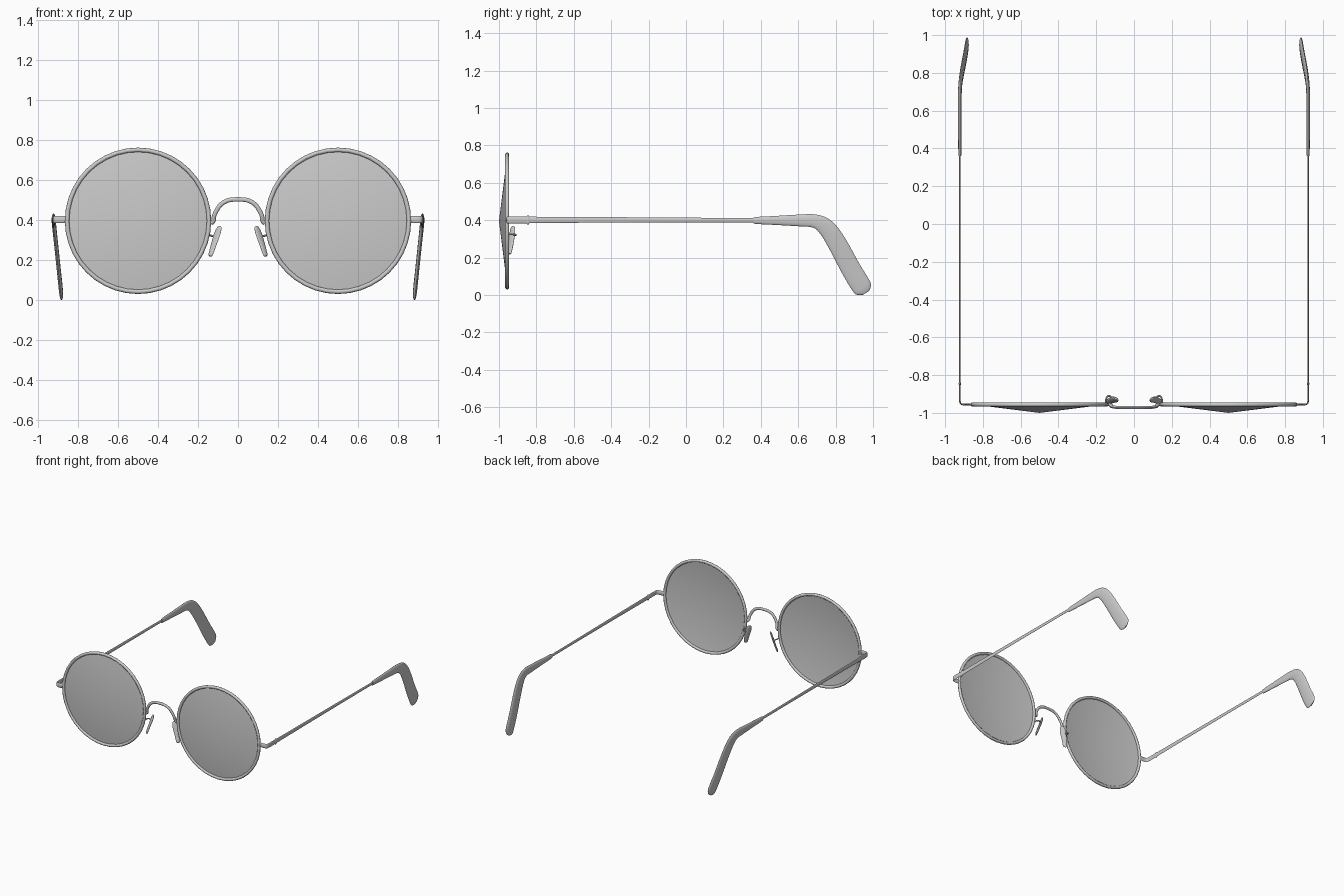
import bpy, bmesh, math
from mathutils import Vector

if "Cube" in bpy.data.objects:
    bpy.data.objects.remove(bpy.data.objects["Cube"])


def finish(ob, mirror=True):
    bpy.ops.object.select_all(action='DESELECT')
    bpy.context.view_layer.objects.active = ob
    ob.select_set(True)
    bpy.ops.object.shade_smooth_by_angle(angle=math.radians(40))
    if mirror:
        ob.modifiers.new("mirror", 'MIRROR')


def add_mesh(name, bm, mirror=True):
    bmesh.ops.recalc_face_normals(bm, faces=bm.faces)
    me = bpy.data.meshes.new(name)
    bm.to_mesh(me)
    bm.free()
    ob = bpy.data.objects.new(name, me)
    bpy.context.collection.objects.link(ob)
    finish(ob, mirror)


def spline(rows, steps):
    """Catmull-Rom through rows of (x, y, z, a, b)."""
    p = [rows[0]] + rows + [rows[-1]]
    out = []
    for i in range(1, len(p) - 2):
        for s in range(steps):
            t = s / steps
            out.append([0.5 * (2*q1 + (q2-q0)*t + (2*q0-5*q1+4*q2-q3)*t*t
                        + (3*q1-q0-3*q2+q3)*t**3)
                        for q0, q1, q2, q3 in zip(p[i-1], p[i], p[i+1], p[i+2])])
    return out + [list(rows[-1])]


def loft(name, rows, hint, steps=4, sides=12, mirror=True):
    """Elliptic sections along a path: a is the half size along hint, b across it."""
    rows = spline(rows, steps)
    pts = [Vector(r[:3]) for r in rows]
    bm = bmesh.new()
    rings = []
    for i, r in enumerate(rows):
        t = (pts[min(i+1, len(pts)-1)] - pts[max(i-1, 0)]).normalized()
        h = Vector(hint)
        h = (h - t * h.dot(t)).normalized()
        w = t.cross(h)
        rings.append([bm.verts.new(pts[i] + h*r[3]*math.cos(k*math.tau/sides)
                                   + w*r[4]*math.sin(k*math.tau/sides))
                      for k in range(sides)])
    for r0, r1 in zip(rings, rings[1:]):
        for k in range(sides):
            j = (k + 1) % sides
            bm.faces.new((r0[k], r0[j], r1[j], r1[k]))
    bm.faces.new(rings[0])
    bm.faces.new(rings[-1])
    add_mesh(name, bm, mirror)


CX, CZ, RY, SEG = 0.5, 0.396, -0.956, 40

# round rims
bm = bmesh.new()
rings = []
for i in range(SEG):
    a = i * math.tau / SEG
    rings.append([bm.verts.new((CX + (0.355 + 0.011*math.cos(b))*math.cos(a),
                                RY + 0.011*math.sin(b),
                                CZ + (0.355 + 0.011*math.cos(b))*math.sin(a)))
                  for b in [k*math.tau/10 for k in range(10)]])
for i in range(SEG):
    for k in range(10):
        r0, r1, j = rings[i], rings[(i+1) % SEG], (k+1) % 10
        bm.faces.new((r0[k], r0[j], r1[j], r1[k]))
add_mesh("rim", bm)

# shallow conical lenses
bm = bmesh.new()
tip = bm.verts.new((CX, -1.0, CZ))
edge = [bm.verts.new((CX + 0.35*math.cos(i*math.tau/SEG), RY,
                      CZ + 0.35*math.sin(i*math.tau/SEG))) for i in range(SEG)]
for i in range(SEG):
    bm.faces.new((tip, edge[i], edge[(i+1) % SEG]))
add_mesh("lens", bm)

# arched bridge
half = [(0.135, -0.955, 0.385), (0.123, -0.958, 0.395), (0.118, -0.966, 0.425),
        (0.09, -0.971, 0.473), (0.05, -0.972, 0.498)]
path = [(-x, y, z) for x, y, z in half] + [(0, -0.972, 0.503)] + half[::-1]
loft("bridge", [(*p, 0.008, 0.011) for p in path], (0, 1, 0), mirror=False)

# nose pads and their wire arms
loft("nose_pad", [(0.139, -0.944, 0.220, 0.006, 0.003), (0.137, -0.943, 0.226, 0.014, 0.006),
                  (0.122, -0.935, 0.275, 0.018, 0.007), (0.104, -0.929, 0.33, 0.021, 0.007),
                  (0.093, -0.926, 0.362, 0.014, 0.006), (0.091, -0.925, 0.369, 0.005, 0.003)],
     (0.75, 0.66, 0))
loft("pad_arm", [(0.148, -0.95, 0.325, 0.005, 0.005), (0.147, -0.925, 0.325, 0.005, 0.005),
                 (0.137, -0.91, 0.322, 0.005, 0.005), (0.122, -0.915, 0.319, 0.005, 0.005),
                 (0.112, -0.928, 0.317, 0.005, 0.005)], (0, 0, 1), sides=8)

# end pieces, hinges and temples
loft("end_piece", [(0.86, RY, 0.402, 0.018, 0.005), (0.9, RY, 0.402, 0.018, 0.005),
                   (0.917, -0.950, 0.402, 0.018, 0.004), (0.922, -0.93, 0.402, 0.018, 0.004),
                   (0.922, -0.845, 0.402, 0.018, 0.004)], (0, 0, 1))
loft("hinge", [(0.922, -0.853, 0.401, 0.018, 0.004), (0.922, -0.849, 0.401, 0.024, 0.006),
               (0.922, -0.841, 0.401, 0.024, 0.006), (0.922, -0.837, 0.401, 0.018, 0.004)],
     (0, 0, 1), steps=1)
loft("temple", [(0.922, -0.845, 0.402, 0.017, 0.004), (0.922, -0.3, 0.402, 0.014, 0.004),
                (0.922, 0.42, 0.400, 0.011, 0.004)], (0, 0, 1))

# curved ear tips
ear = [(0.363, 0.399, 0.010, 0.005), (0.37, 0.399, 0.018, 0.008), (0.48, 0.399, 0.024, 0.009),
       (0.6, 0.399, 0.031, 0.010), (0.69, 0.395, 0.036, 0.010), (0.75, 0.36, 0.046, 0.010),
       (0.807, 0.278, 0.051, 0.010), (0.879, 0.145, 0.053, 0.010), (0.936, 0.05, 0.053, 0.010),
       (0.953, 0.024, 0.042, 0.008), (0.961, 0.011, 0.018, 0.004)]
loft("ear_tip", [(0.922 - 0.105*max(0, 0.395 - z), y, z, b, h) for y, z, h, b in ear],
     (1, 0, 0), sides=16)
